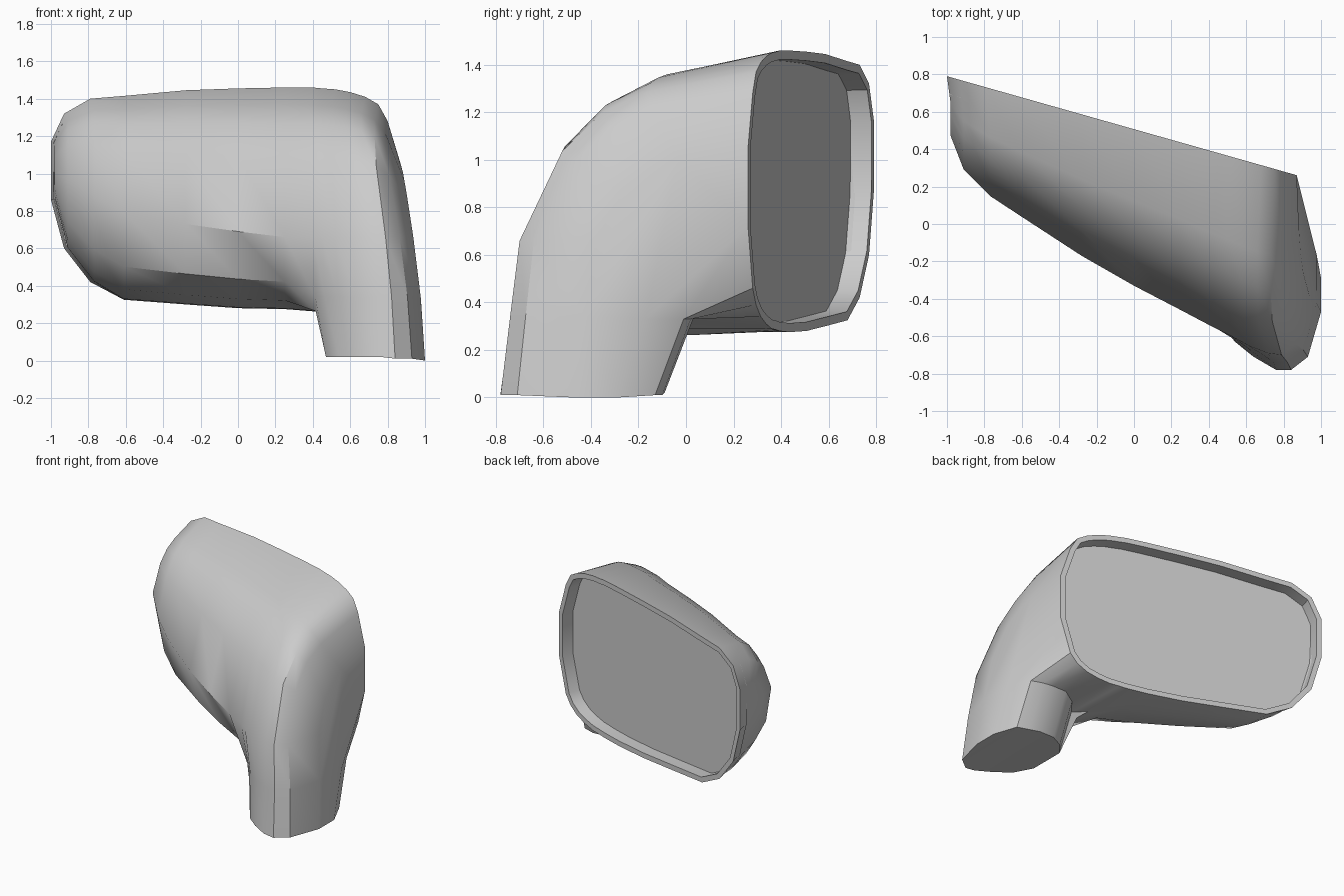
import bpy, bmesh, math

cube = bpy.data.objects.get("Cube")
if cube:
    bpy.data.objects.remove(cube)

grey = bpy.data.materials.new("plain grey")
grey.use_nodes = True
colour = (0.6, 0.6, 0.6, 1)
grey.diffuse_color = colour
grey.node_tree.nodes["Principled BSDF"].inputs["Base Color"].default_value = colour


def rim_point(x, z):
    """Point on the slanted upright plane of the opening."""
    return (x, 0.79 - (x + 1) * 0.283, z)


def finish(name, bm):
    bmesh.ops.recalc_face_normals(bm, faces=bm.faces)
    mesh = bpy.data.meshes.new(name)
    bm.to_mesh(mesh)
    bm.free()
    mesh.materials.append(grey)
    obj = bpy.data.objects.new(name, mesh)
    bpy.context.collection.objects.link(obj)
    bpy.ops.object.select_all(action="DESELECT")
    obj.select_set(True)
    bpy.context.view_layer.objects.active = obj
    bpy.ops.object.shade_smooth_by_angle(angle=math.radians(36))
    return obj


# Shared curve from the rim over the top to the front: (reach, height)
UPPER = [(0.46, 0.885), (0.65, 0.76), (0.82, 0.53), (1, 0)]
# Curve from the front back under the housing
LOWER = [(0.87, 0.38), (0.6, 0.12), (0.3, 0.01), (0.14, 0)]


def upper_curve(rim_x, top, mid, front, x_at):
    y0 = rim_point(rim_x, 0)[1]
    points = [rim_point(rim_x, top)]
    for reach, height in UPPER:
        z = mid + (top - mid) * height
        points.append((x_at(z), y0 + (front - y0) * reach, z))
    return points


def housing_section(rim_x, x, top, mid, bottom, front):
    y0 = rim_point(rim_x, 0)[1]
    points = upper_curve(rim_x, top, mid, front, lambda z: x)
    for reach, height in LOWER:
        points.append((x, y0 + (front - y0) * reach, bottom + (mid - bottom) * height))
    return points + [rim_point(rim_x, bottom)]


def leg_section(rim_x, x_top, x_foot, top, bottom, front, toe, heel, foot_z, knee_z):
    def x_at(z):
        return x_foot + (x_top - x_foot) * min(z / 1.1, 1) ** 1.5
    points = upper_curve(rim_x, top, 0.66, front, x_at)
    lower = [((front + toe) / 2, 0.34), (toe, foot_z), (heel, foot_z), (heel + 0.12, knee_z)]
    points += [(x_at(z), y, z) for y, z in lower]
    return points + [rim_point(rim_x, bottom)]


# Sections of the housing: rim x, front x, top, middle, bottom, front y
HOUSING = [
    (-1, -0.98, 1.17, 1.0, 0.86, 0.47),
    (-0.93, -0.91, 1.32, 0.97, 0.6, 0.29),
    (-0.79, -0.77, 1.4, 0.88, 0.42, 0.15),
    (-0.61, -0.61, 1.415, 0.79, 0.325, 0.045),
    (-0.28, -0.28, 1.445, 0.73, 0.3, -0.17),
    (0, 0, 1.455, 0.69, 0.28, -0.33),
    (0.25, 0.25, 1.46, 0.66, 0.275, -0.46),
]
# Sections through the leg: rim x, top x, foot x, top, bottom, front, toe, heel, foot z, knee z
LEG = [
    (0.4, 0.38, 0.42, 1.46, 0.28, -0.54, -0.42, -0.11, 0.265, 0.262),
    (0.45, 0.43, 0.47, 1.455, 0.285, -0.565, -0.5, -0.23, 0.02, 0.29),
    (0.52, 0.5, 0.54, 1.45, 0.29, -0.6, -0.63, -0.14, 0.02, 0.31),
    (0.6, 0.58, 0.64, 1.435, 0.31, -0.65, -0.71, -0.09, 0.02, 0.33),
    (0.68, 0.66, 0.76, 1.41, 0.34, -0.69, -0.78, -0.09, 0.02, 0.33),
    (0.75, 0.73, 0.84, 1.37, 0.39, -0.7, -0.78, -0.1, 0.01, 0.33),
    (0.8, 0.79, 0.93, 1.28, 0.46, -0.64, -0.71, -0.13, 0.01, 0.33),
    (0.87, 0.865, 1.0, 1.05, 0.72, -0.38, -0.47, -0.29, 0, 0.33),
]

# Housing and leg: one skin lofted through the sections
bm = bmesh.new()
sections = [housing_section(*row) for row in HOUSING] + [leg_section(*row) for row in LEG]
rows = [[bm.verts.new(p) for p in section] for section in sections]
for a, b in zip(rows, rows[1:]):
    for i in range(len(a) - 1):
        bm.faces.new((a[i], a[i + 1], b[i + 1], b[i]))
bm.faces.new(rows[0])
bm.faces.new(rows[-1])

# Opening: flat lip, then a shallow recess
opening = bm.faces.new([r[0] for r in rows] + [r[-1] for r in reversed(rows)])
bmesh.ops.recalc_face_normals(bm, faces=bm.faces)
bmesh.ops.inset_individual(bm, faces=[opening], thickness=0.038, depth=0)
bmesh.ops.inset_individual(bm, faces=[opening], thickness=0.002, depth=-0.09)

# Mirror glass: the floor of the recess as its own part
glass_outline = [v.co.copy() for v in opening.verts]
bmesh.ops.delete(bm, geom=[opening], context="FACES_ONLY")
finish("mirror_housing", bm)

glass = bmesh.new()
face = glass.faces.new([glass.verts.new(p) for p in glass_outline])
face.normal_update()
obj = finish("mirror_glass", glass)
if obj.data.polygons[0].normal.y < 0:
    obj.data.flip_normals()
